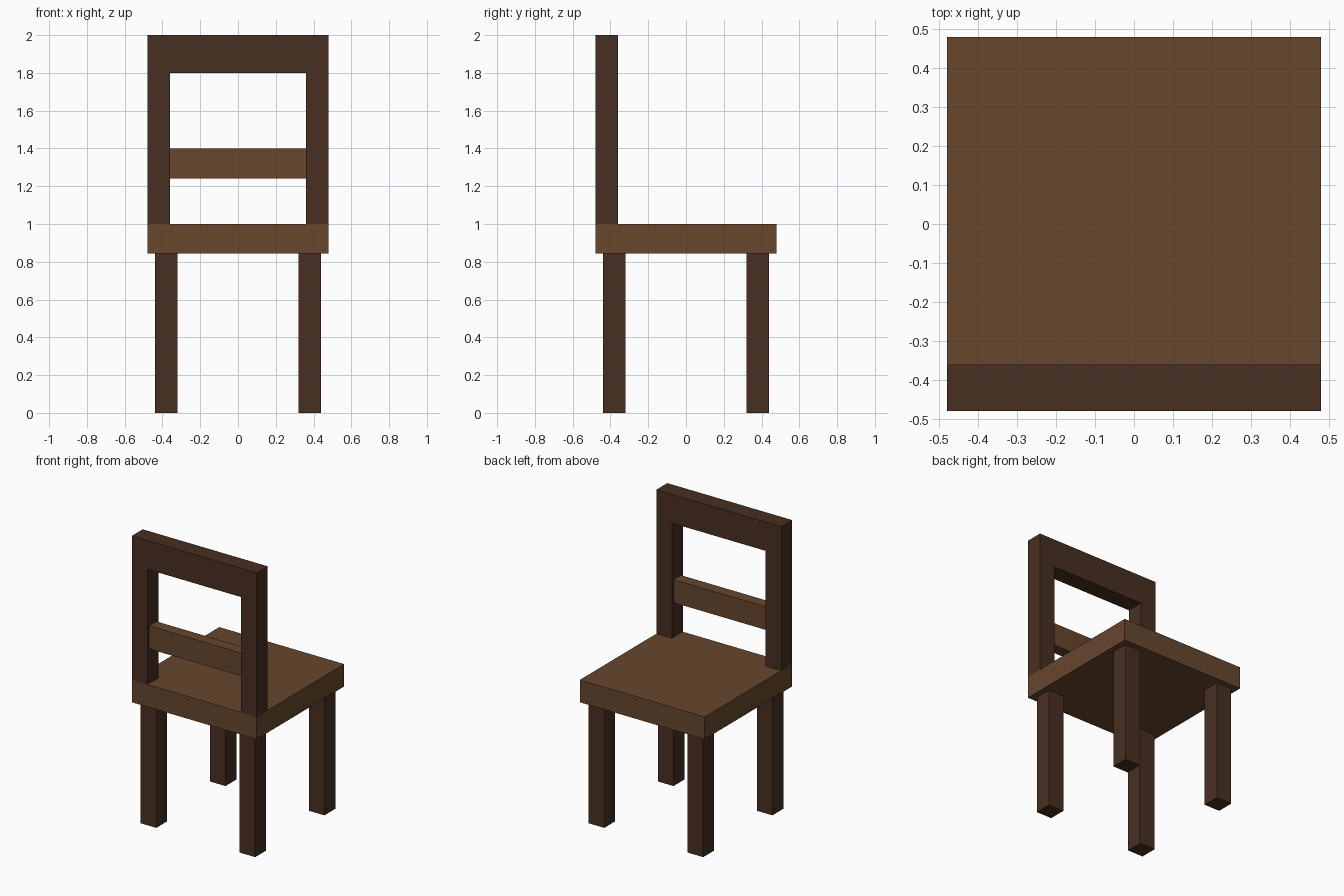
import bpy
import bmesh

if "Cube" in bpy.data.objects:
    bpy.data.objects.remove(bpy.data.objects["Cube"])


def material(name, color):
    mat = bpy.data.materials.new(name)
    mat.diffuse_color = (*color, 1.0)
    mat.use_nodes = True
    mat.node_tree.nodes["Principled BSDF"].inputs["Base Color"].default_value = mat.diffuse_color
    return mat


dark_wood = material("dark_wood", (0.065, 0.028, 0.015))
light_wood = material("light_wood", (0.135, 0.062, 0.027))


def add_object(name, bm, mat):
    bmesh.ops.recalc_face_normals(bm, faces=bm.faces)
    mesh = bpy.data.meshes.new(name)
    bm.to_mesh(mesh)
    bm.free()
    mesh.materials.append(mat)
    obj = bpy.data.objects.new(name, mesh)
    bpy.context.collection.objects.link(obj)
    return obj


def box(name, x, y, z, mat):
    """Box from (min, max) ranges on each axis."""
    bm = bmesh.new()
    bmesh.ops.create_cube(bm, size=1.0)
    for v in bm.verts:
        v.co = [r[0] + (c + 0.5) * (r[1] - r[0]) for c, r in zip(v.co, (x, y, z))]
    return add_object(name, bm, mat)


def extruded_profile(name, points, y, mat):
    """XZ outline extruded along y."""
    bm = bmesh.new()
    face = bm.faces.new([bm.verts.new((px, y[0], pz)) for px, pz in points])
    result = bmesh.ops.extrude_face_region(bm, geom=[face], use_keep_orig=True)
    for v in result["geom"]:
        if isinstance(v, bmesh.types.BMVert):
            v.co.y = y[1]
    return add_object(name, bm, mat)


SEAT_BOTTOM, SEAT_TOP = 0.845, 1.0

# Seat
box("seat", (-0.48, 0.48), (-0.48, 0.48), (SEAT_BOTTOM, SEAT_TOP), light_wood)

# Four legs, slightly inset from the seat edge
for side, sx in (("left", -1), ("right", 1)):
    for end, sy in (("front", -1), ("rear", 1)):
        cx, cy = sx * 0.38, sy * 0.38
        box(f"{end}_{side}_leg", (cx - 0.06, cx + 0.06), (cy - 0.06, cy + 0.06),
            (0.0, SEAT_BOTTOM), dark_wood)

# Backrest frame: two posts and top rail in one piece
half = [(0.36, SEAT_TOP), (0.48, SEAT_TOP), (0.48, 2.0)]
outline = half + [(-x, z) for x, z in reversed(half)] + [(-0.36, 1.8), (0.36, 1.8)]
extruded_profile("backrest_frame", outline, (-0.48, -0.36), dark_wood)

# Thinner slat between the posts
box("backrest_slat", (-0.36, 0.36), (-0.46, -0.38), (1.24, 1.40), light_wood)
